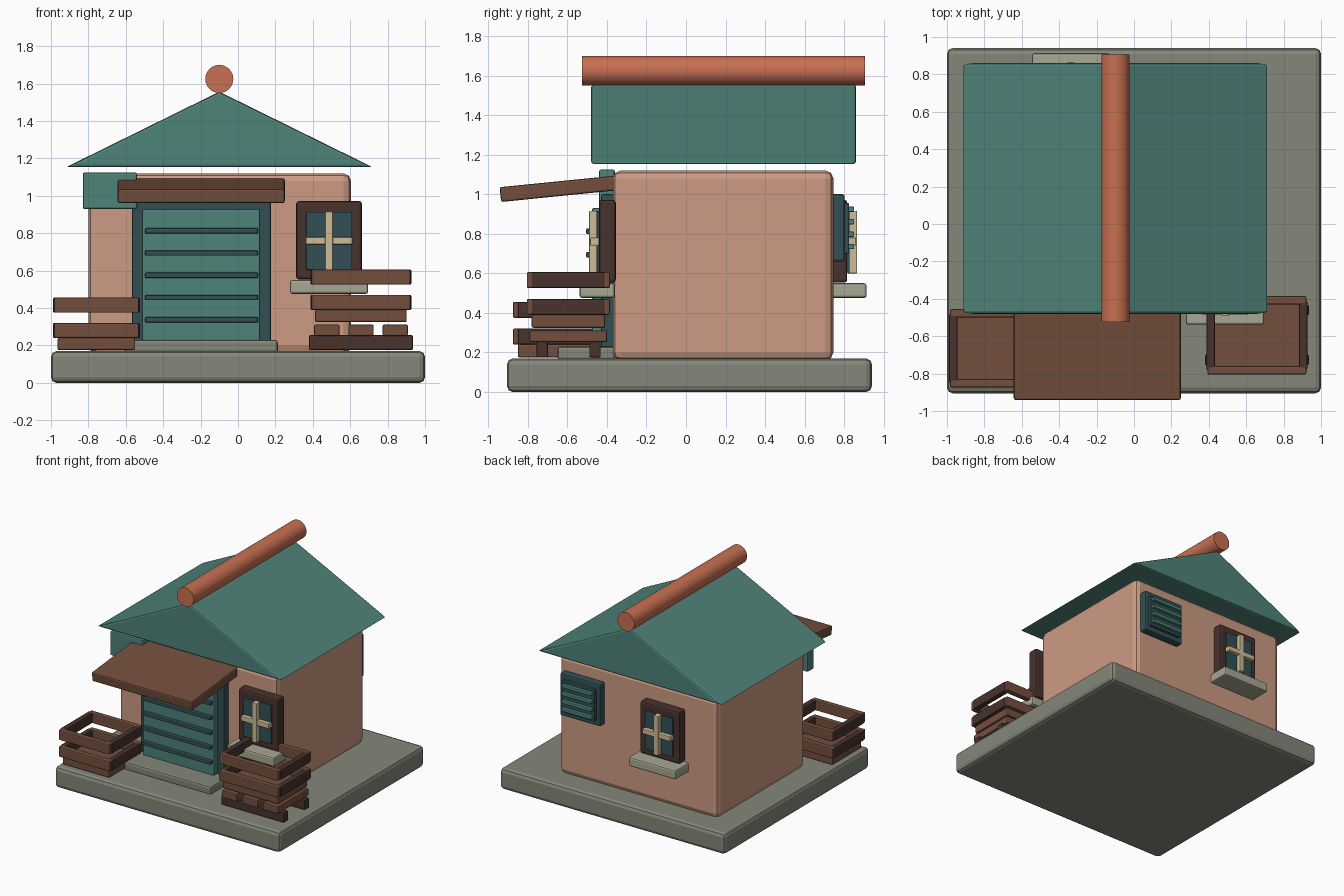
import bpy, bmesh
from mathutils import Matrix

old = bpy.data.objects.get("Cube")
if old:
    bpy.data.objects.remove(old, do_unlink=True)


def material(name, *srgb):
    lin = [((c / 255 + 0.055) / 1.055) ** 2.4 for c in srgb] + [1.0]
    m = bpy.data.materials.new(name)
    m.use_nodes = True
    m.diffuse_color = lin
    m.node_tree.nodes["Principled BSDF"].inputs["Base Color"].default_value = lin
    return m


WALL = material("terracotta plaster", 205, 155, 131)
TEAL = material("teal paint", 79, 131, 121)
DARK_TEAL = material("dark teal", 50, 80, 85)
RIDGE = material("orange tile", 200, 112, 82)
WOOD = material("brown wood", 115, 79, 61)
DARK_WOOD = material("dark wood", 72, 50, 45)
STONE = material("grey stone", 132, 135, 122)
SILL = material("pale stone", 168, 168, 148)
CREAM = material("cream paint", 208, 188, 152)


def add_object(name, bm, mat, bevel=0.0, segments=2):
    bmesh.ops.recalc_face_normals(bm, faces=bm.faces)
    me = bpy.data.meshes.new(name)
    bm.to_mesh(me)
    bm.free()
    me.materials.append(mat)
    ob = bpy.data.objects.new(name, me)
    bpy.context.collection.objects.link(ob)
    if bevel:
        mod = ob.modifiers.new("soft_edges", 'BEVEL')
        mod.width = bevel
        mod.segments = segments
        mod.limit_method = 'ANGLE'
    return ob


def box(name, xs, ys, zs, mat, bevel=0.008):
    """Box spanning the given x, y and z ranges, origin at its centre."""
    bm = bmesh.new()
    bmesh.ops.create_cube(bm, size=1)
    bmesh.ops.scale(bm, vec=[abs(r[1] - r[0]) for r in (xs, ys, zs)], verts=bm.verts)
    ob = add_object(name, bm, mat, bevel)
    ob.location = [(r[0] + r[1]) / 2 for r in (xs, ys, zs)]
    return ob


def span(c, width):
    return (c - width / 2, c + width / 2)


# Ground slab, house body and door step
box("ground_slab", (-1, 1), (-0.905, 0.94), (0, 0.17), STONE, 0.03)
box("house_walls", (-0.8, 0.604), (-0.37, 0.745), (0.16, 1.12), WALL, 0.04)
box("door_step", (-0.605, 0.213), (-0.65, -0.36), (0.16, 0.23), STONE, 0.015)

# Gabled roof: triangle profile extruded along y
bm = bmesh.new()
tri = [bm.verts.new((x, -0.48, z)) for x, z in ((-0.92, 1.153), (0.72, 1.153), (-0.1, 1.557))]
ext = bmesh.ops.extrude_face_region(bm, geom=[bm.faces.new(tri)])
bmesh.ops.translate(bm, vec=(0, 1.34, 0),
                    verts=[v for v in ext["geom"] if isinstance(v, bmesh.types.BMVert)])
add_object("roof", bm, TEAL, 0.014)

# Round ridge beam
bm = bmesh.new()
bmesh.ops.create_cone(bm, cap_ends=True, segments=32, radius1=0.075, radius2=0.075,
                      depth=1.43, matrix=Matrix.Rotation(1.5708, 4, 'X'))
ridge = add_object("ridge_beam", bm, RIDGE)
ridge.location = (-0.1, 0.19, 1.625)
bpy.ops.object.select_all(action='DESELECT')
ridge.select_set(True)
bpy.context.view_layer.objects.active = ridge
bpy.ops.object.shade_smooth_by_angle()

# Door with raised bars
box("door_frame", (-0.567, 0.177), (-0.43, -0.36), (0.17, 1.0), DARK_TEAL, 0.012)
box("door_panel", (-0.513, 0.118), (-0.475, -0.42), (0.225, 0.93), TEAL, 0.008)
for i in range(5):
    box(f"door_bar_{i + 1}", (-0.497, 0.107), (-0.505, -0.465),
        span(0.337 + i * 0.119, 0.028), DARK_TEAL, 0.006)

# Sloping awning and the blank sign plate beside it
awning = box("awning", (-0.643, 0.25), (-0.94, -0.352), (0.99, 1.065), WOOD, 0.01)
awning.rotation_euler.x = 0.1
box("sign_plate", (-0.83, -0.54), (-0.44, -0.36), (0.93, 1.125), TEAL, 0.01)


def window(side, cx, wall_y, out):
    """Window on a wall; out is the outward y direction."""
    def depth(a, b):
        return (wall_y + out * a, wall_y + out * b)
    box(side + "_window_frame", span(cx, 0.352), depth(-0.015, 0.07), (0.553, 0.972), DARK_WOOD, 0.015)
    box(side + "_window_glass", span(cx, 0.246), depth(0.05, 0.082), (0.604, 0.914), DARK_TEAL, 0.004)
    box(side + "_window_upright", span(cx, 0.042), depth(0.07, 0.12), (0.6, 0.916), CREAM, 0.005)
    box(side + "_window_crossbar", span(cx, 0.248), depth(0.07, 0.115), (0.74, 0.78), CREAM, 0.005)
    box(side + "_window_sill", span(cx, 0.417), depth(-0.01, 0.168), (0.476, 0.55), SILL, 0.012)


window("front", 0.487, -0.37, -1)
window("back", -0.337, 0.745, 1)

# Louvred vent on the back wall
box("vent_frame", (0.2, 0.56), (0.735, 0.802), (0.66, 1.0), DARK_TEAL, 0.012)
box("vent_panel", (0.235, 0.525), (0.79, 0.825), (0.7, 0.955), DARK_TEAL, 0.005)
for i in range(4):
    box(f"vent_slat_{i + 1}", (0.245, 0.515), (0.815, 0.85),
        span(0.735 + i * 0.063, 0.026), TEAL, 0.005)


def crate(side, cx, cy, width, z):
    """Open crate: floor slab and two rings of boards."""
    depth = 0.42
    box(side + "_crate_floor", span(cx, width - 0.05), span(cy, depth - 0.05), (z, z + 0.067), WOOD)
    for row, bottom in (("lower", z + 0.065), ("upper", z + 0.2)):
        zs = (bottom, bottom + 0.081)
        for s, end in ((-1, "front"), (1, "back")):
            box(f"{side}_crate_{row}_{end}_board", span(cx, width - 0.012),
                span(cy + s * (depth / 2 - 0.0225), 0.045), zs, WOOD)
        for s, end in ((-1, "right"), (1, "left")):
            box(f"{side}_crate_{row}_{end}_board", span(cx + s * (width / 2 - 0.0225), 0.045),
                span(cy, depth - 0.05), zs, DARK_WOOD)


crate("right", -0.757, -0.665, 0.465, 0.175)
crate("left", 0.657, -0.595, 0.54, 0.325)

# Pallet under the taller crate
for y, end in ((-0.727, "front"), (-0.46, "back")):
    box(f"pallet_{end}_runner", (0.38, 0.935), span(y, 0.058), (0.175, 0.256), DARK_WOOD)
for i in range(3):
    box(f"pallet_plank_{i + 1}", span(0.475 + i * 0.183, 0.135), (-0.79, -0.4), (0.252, 0.312), WOOD)
